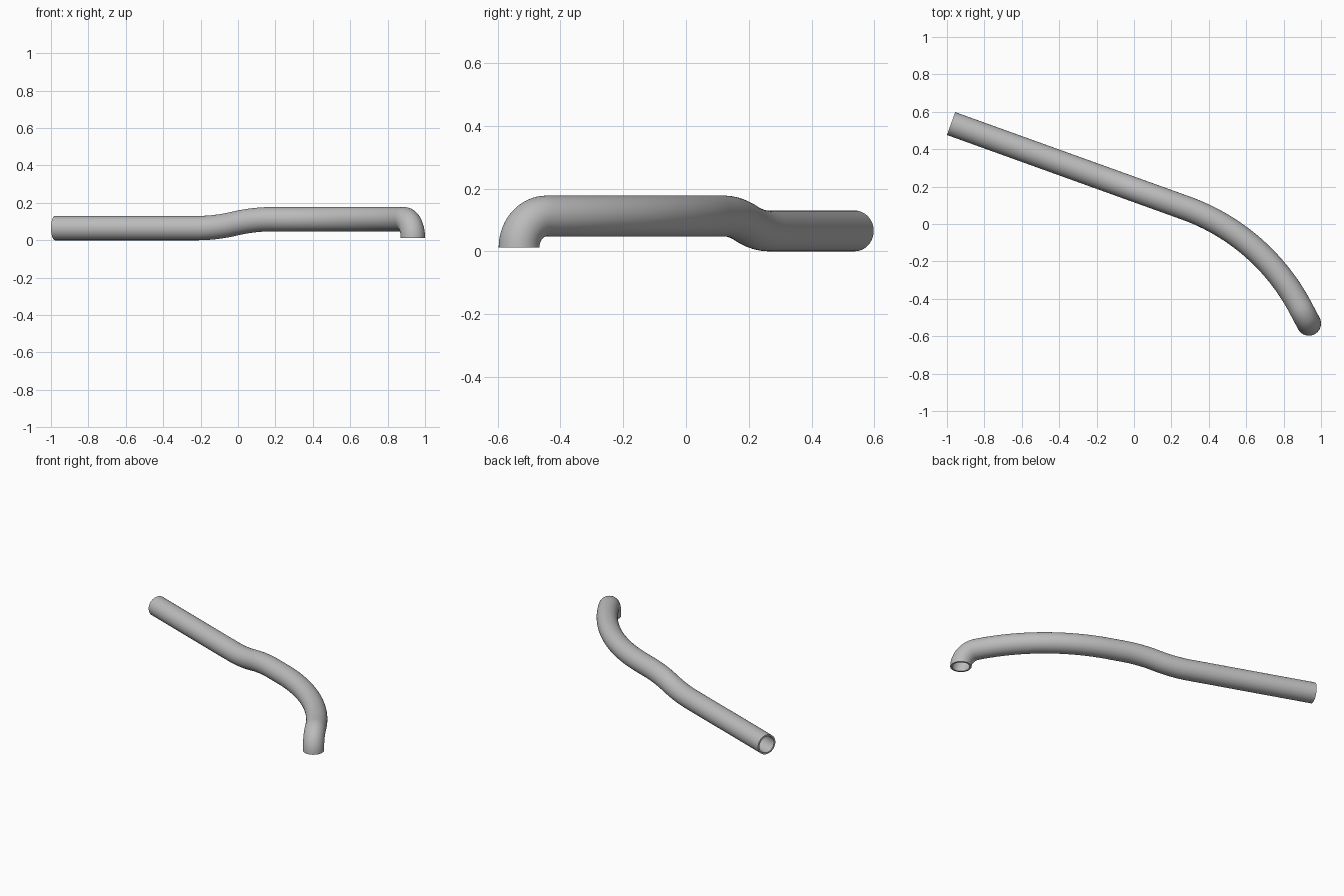
import bpy, bmesh, math
from mathutils import Vector

cube = bpy.data.objects.get("Cube")
if cube:
    bpy.data.objects.remove(cube, do_unlink=True)

OUTER, INNER, SIDES = 0.065, 0.054, 48
LOW, HIGH = 0.065, 0.1125
START = Vector((-0.978, 0.537))
END = Vector((0.935, -0.532))
A0, A1 = math.radians(-19.8), math.radians(-62)
ELBOW = 0.1


def heading(a):
    return Vector((math.cos(a), math.sin(a)))


def cross2(a, b):
    return a.x * b.y - a.y * b.x


# Layout: straight run, then a wide sideways arc, then a downward elbow
d0, d1 = heading(A0), heading(A1)
chord_dir = heading((A0 + A1) / 2)
elbow_start = END - d1 * ELBOW
run = cross2(elbow_start - START, chord_dir) / cross2(d0, chord_dir)
arc_start = START + d0 * run
radius = (elbow_start - arc_start).length / (2 * math.sin((A0 - A1) / 2))
path = []  # pairs of centre point and tangent

# Straight run with a shallow S-shaped rise
s0, s1 = 0.806, 1.232


def rise(t):
    return 2 * t * t if t < 0.5 else 1 - 2 * (1 - t) ** 2


for s in [0] + [s0 + (s1 - s0) * i / 24 for i in range(25)]:
    t = max(0, (s - s0) / (s1 - s0))
    slope = 4 * min(t, 1 - t) * (HIGH - LOW) / (s1 - s0)
    p = START + d0 * s
    path.append((Vector((p.x, p.y, LOW + (HIGH - LOW) * rise(t))),
                 Vector((d0.x, d0.y, slope)).normalized()))

# Wide arc in plan
centre = arc_start + Vector((d0.y, -d0.x)) * radius
for i in range(33):
    a = A0 + (A1 - A0) * i / 32
    d = heading(a)
    p = centre + Vector((-d.y, d.x)) * radius
    path.append((Vector((p.x, p.y, HIGH)), Vector((d.x, d.y, 0))))

# Tight elbow turning down
for i in range(1, 17):
    b = math.pi / 2 * i / 16
    p = elbow_start + d1 * ELBOW * math.sin(b)
    path.append((Vector((p.x, p.y, HIGH - ELBOW * (1 - math.cos(b)))),
                 Vector((d1.x * math.cos(b), d1.y * math.cos(b), -math.sin(b)))))

# Sweep the outer and inner walls and close the rims
bm = bmesh.new()


def ring(point, tangent, side, r):
    up = side.cross(tangent).normalized()
    angles = [math.tau * k / SIDES for k in range(SIDES)]
    return [bm.verts.new(point + (side * math.cos(a) + up * math.sin(a)) * r) for a in angles]


def bridge(a, b):
    for k in range(SIDES):
        n = (k + 1) % SIDES
        bm.faces.new((a[k], a[n], b[n], b[k]))


walls = {OUTER: [], INNER: []}
for point, tangent in path:
    flat = Vector((tangent.x, tangent.y, 0))
    if flat.length < 0.001:
        flat = Vector((d1.x, d1.y, 0))
    side = Vector((flat.y, -flat.x, 0)).normalized()
    for r, rings in walls.items():
        rings.append(ring(point, tangent, side, r))
for rings in walls.values():
    for a, b in zip(rings, rings[1:]):
        bridge(a, b)
for end in (0, -1):
    bridge(walls[OUTER][end], walls[INNER][end])
bmesh.ops.recalc_face_normals(bm, faces=bm.faces)

mesh = bpy.data.meshes.new("bent_pipe")
bm.to_mesh(mesh)
bm.free()
pipe = bpy.data.objects.new("bent_pipe", mesh)
bpy.context.collection.objects.link(pipe)

# Plain grey metal
grey = bpy.data.materials.new("plain_grey")
grey.use_nodes = True
colour = (0.5, 0.5, 0.5, 1)
grey.diffuse_color = colour
grey.node_tree.nodes["Principled BSDF"].inputs["Base Color"].default_value = colour
mesh.materials.append(grey)

bpy.ops.object.select_all(action="DESELECT")
pipe.select_set(True)
bpy.context.view_layer.objects.active = pipe
bpy.ops.object.shade_smooth_by_angle(angle=math.radians(40))
